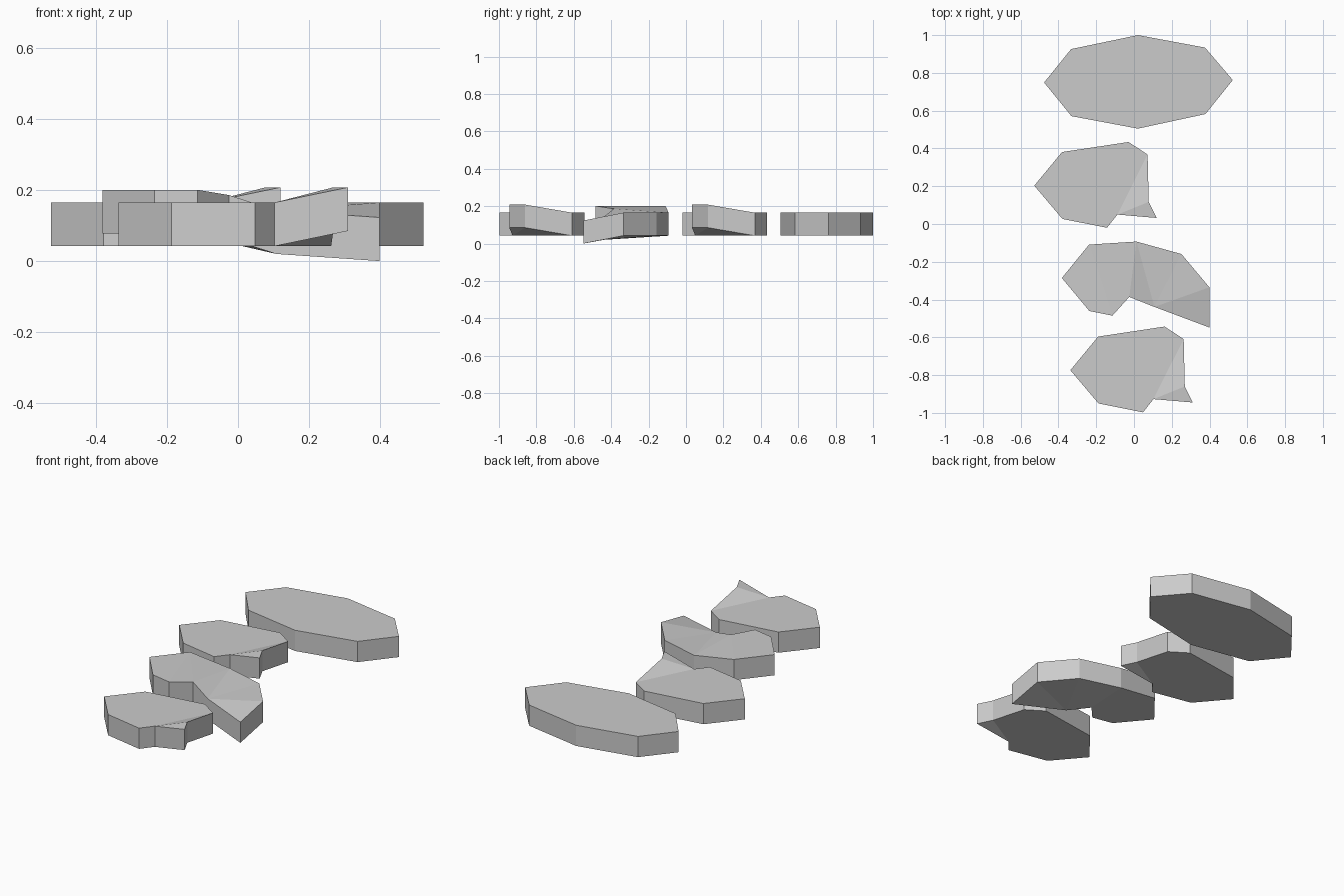
import bpy
import bmesh

if "Cube" in bpy.data.objects:
    bpy.data.objects.remove(bpy.data.objects["Cube"])

BASE_Z = 0.042
THICK = 0.123


def slab(name, outline, faces=None, shift=(0, 0)):
    """Faceted stone slab: outline of (x, y, lift), same thickness everywhere."""
    bm = bmesh.new()
    low, high = [[bm.verts.new((x + shift[0], y + shift[1], BASE_Z + lift + t))
                  for x, y, lift in outline] for t in (0, THICK)]
    n = len(outline)
    for face in faces or [range(n)]:
        bm.faces.new([high[i] for i in face])
        bm.faces.new([low[i] for i in face][::-1])
    for i in range(n):
        j = (i + 1) % n
        bm.faces.new((low[i], low[j], high[j], high[i]))
    bmesh.ops.recalc_face_normals(bm, faces=bm.faces)
    mesh = bpy.data.meshes.new(name)
    bm.to_mesh(mesh)
    bm.free()
    obj = bpy.data.objects.new(name, mesh)
    bpy.context.collection.objects.link(obj)
    return obj


# Large whole slab at the back
slab("whole_slab", [(-.476, .749, 0), (-.333, .926, 0), (.021, 1, 0), (.376, .934, 0),
                    (.523, .762, 0), (.378, .582, 0), (.021, .505, 0), (-.331, .571, 0)])

# Two matching broken slabs with a raised corner
broken = [(-.528, .203, 0), (-.381, .381, 0), (-.029, .434, 0), (.072, .368, 0),
          (.078, .117, .043), (.120, .032, .043), (-.088, .05, 0),
          (-.143, -.020, 0), (-.379, .027, 0)]
broken_faces = [(0, 1, 2, 3, 6, 7, 8), (6, 4, 5), (6, 3, 4)]
for name, shift in (("broken_slab_back", (0, 0)), ("broken_slab_front", (.191, -.977))):
    slab(name, broken, broken_faces, shift)

# Bent slab: left end lifted, right front corner touching the ground
bent = [(-.382, -.286, .036), (-.238, -.109, .036), (.013, -.093, 0), (.251, -.159, 0),
        (.399, -.335, 0), (.399, -.548, -.042), (.108, -.439, -.022),
        (-.025, -.386, .021), (-.114, -.485, .036), (-.236, -.461, .036)]
slab("bent_slab", bent, [(9, 0, 1, 8), (8, 1, 7), (7, 1, 2), (7, 2, 6), (6, 2, 3),
                         (6, 3, 4), (6, 4, 5)])
